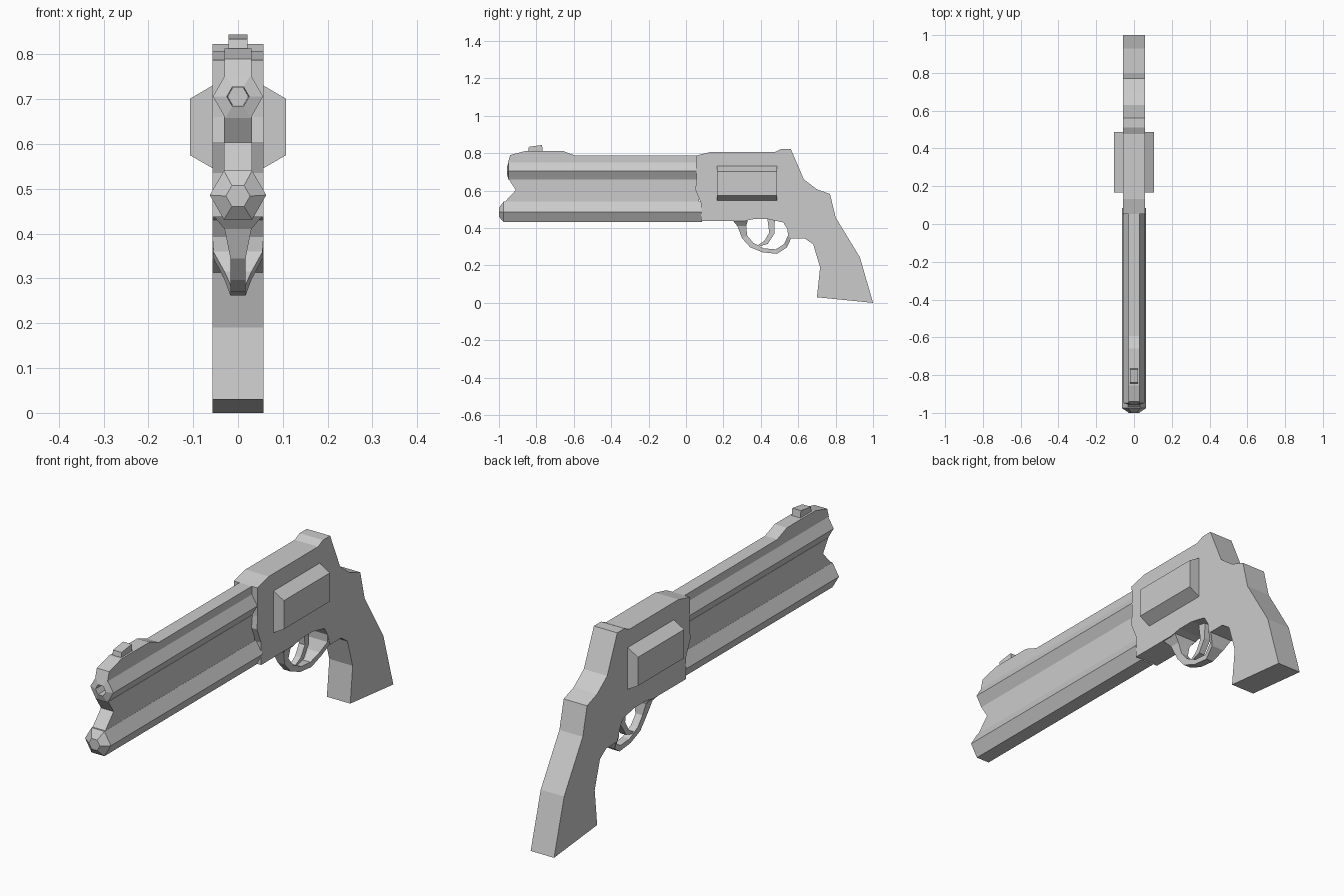
import bpy, bmesh
from math import cos, sin, pi


def loft(name, rings):
    """Skin a list of equal-length closed rings and cap both ends."""
    bm = bmesh.new()
    loops = [[bm.verts.new(p) for p in ring] for ring in rings]
    n = len(loops[0])
    for a, b in zip(loops, loops[1:]):
        for i in range(n):
            j = (i + 1) % n
            bm.faces.new((a[i], a[j], b[j], b[i]))
    bm.faces.new(loops[0])
    bm.faces.new(loops[-1])
    bmesh.ops.recalc_face_normals(bm, faces=bm.faces)
    mesh = bpy.data.meshes.new(name)
    bm.to_mesh(mesh)
    bm.free()
    obj = bpy.data.objects.new(name, mesh)
    bpy.context.collection.objects.link(obj)
    return obj


def plate(name, profile, half):
    """Side profile in (y, z), extruded evenly across x."""
    return loft(name, [[(x, y, z) for y, z in profile] for x in (-half, half)])


def hexagon(y, z, r):
    return [(r * cos(i * pi / 3), y, z + r * sin(i * pi / 3)) for i in range(6)]


def strap(name, stations):
    """Bent strip: each station is outer (y, z), inner (y, z), half width."""
    loft(name, [[(-w, *o), (w, *o), (w, *i), (-w, *i)] for o, i, w in stations])


# Frame and grip in one slab
plate("frame_and_grip", [
    (.053, .787), (.086, .795), (.133, .807), (.476, .807), (.51, .823),
    (.56, .823), (.63, .66), (.70, .607), (.77, .582), (.80, .457),
    (.93, .243), (1.0, .0), (.70, .03), (.717, .19), (.68, .313),
    (.637, .343), (.56, .343), (.545, .39), (.52, .43), (.44, .447),
    (.36, .447), (.31, .437), (.08, .437), (.08, .535), (.05, .605),
    (.056, .66)], .057)

# Six-sided cylinder showing on both sides of the frame
loft("cylinder", [[(x, y, z) for x, z in (
    (.107, .575), (.107, .701), (0, .764), (-.107, .701), (-.107, .575), (0, .513))]
    for y in (.166, .487)])

# Upper barrel with a recessed bore
loft("barrel", [hexagon(.07, .706, .056), hexagon(-.948, .706, .056),
                hexagon(-.957, .706, .025), hexagon(-.90, .706, .023)])

# Lower barrel housing with a tapered nose
loft("under_barrel", [hexagon(.085, .486, .063), hexagon(-.975, .486, .063),
                      hexagon(-1.0, .484, .027)])

# Web joining the two barrels, with a V-notched front
plate("barrel_web", [(.07, .66), (-.947, .66), (-.91, .603), (-.973, .535),
                     (.07, .535)], .031)

# Top rib and front sight
plate("top_rib", [(.07, .75), (-.952, .75), (-.94, .79), (-.855, .813),
                  (-.66, .813), (-.593, .787), (.07, .787)], .03)
plate("front_sight", [(-.845, .805), (-.84, .834), (-.77, .844), (-.765, .805)], .021)

# Trigger guard, flaring where it meets the frame
strap("trigger_guard", [
    ((.25, .44), (.33, .44), .055),
    ((.275, .41), (.322, .41), .03),
    ((.30, .345), (.327, .36), .017),
    ((.343, .297), (.36, .32), .017),
    ((.41, .27), (.417, .291), .017),
    ((.487, .262), (.48, .286), .017),
    ((.54, .297), (.525, .315), .03),
    ((.562, .345), (.545, .36), .055),
    ((.57, .39), (.543, .395), .056)])

# Curved trigger
strap("trigger", [
    ((.475, .45), (.435, .45), .015),
    ((.473, .37), (.445, .375), .015),
    ((.437, .315), (.418, .33), .014),
    ((.385, .30), (.383, .308), .012)])
